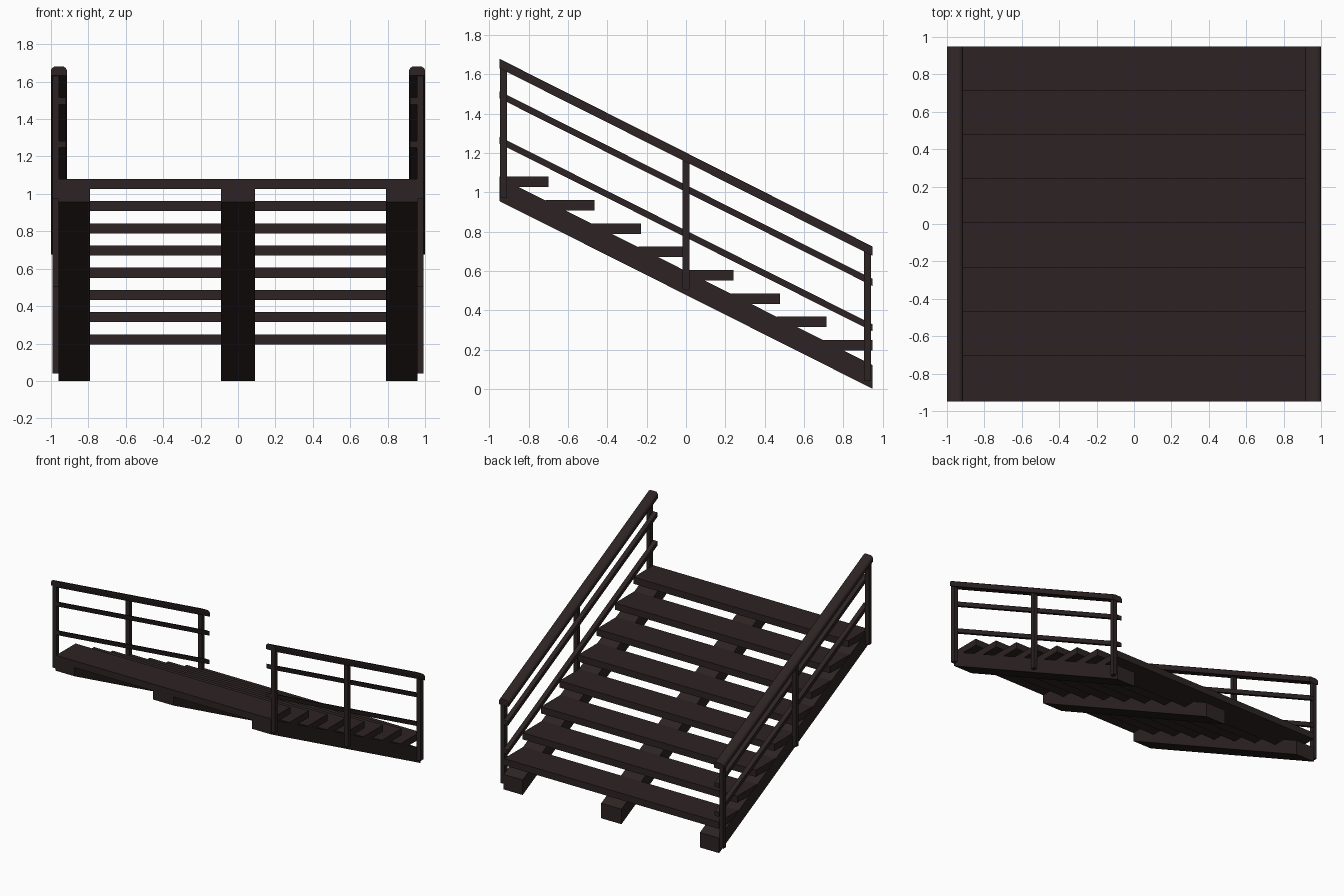
import bpy, bmesh

if "Cube" in bpy.data.objects:
    bpy.data.objects.remove(bpy.data.objects["Cube"])

SLOPE = 0.503     # fall per unit of +y
Y0, Y1 = -0.95, 0.95

wood = bpy.data.materials.new("dark brown")
wood.diffuse_color = (0.026, 0.0165, 0.017, 1)
wood.use_nodes = True
wood.node_tree.nodes["Principled BSDF"].inputs["Base Color"].default_value = wood.diffuse_color


def finish(name, bm):
    bmesh.ops.recalc_face_normals(bm, faces=bm.faces)
    me = bpy.data.meshes.new(name)
    bm.to_mesh(me)
    bm.free()
    me.materials.append(wood)
    ob = bpy.data.objects.new(name, me)
    bpy.context.collection.objects.link(ob)
    return ob


def sweep(name, section, y0=Y0, y1=Y1, slope=SLOPE):
    """Extrude an x-z section along y, falling with the slope; z is given at Y0."""
    bm = bmesh.new()
    rings = [[bm.verts.new((x, y, z - slope * (y - Y0))) for x, z in section]
             for y in (y0, y1)]
    n = len(section)
    for r in rings:
        bm.faces.new(r)
    for i in range(n):
        j = (i + 1) % n
        bm.faces.new((rings[0][i], rings[0][j], rings[1][j], rings[1][i]))
    return finish(name, bm)


def rect(x0, x1, z0, z1):
    return [(x0, z0), (x1, z0), (x1, z1), (x0, z1)]


# sloping stringers with vertical end cuts
for label, x0, x1 in (("left", -0.96, -0.79), ("middle", -0.09, 0.09), ("right", 0.79, 0.96)):
    sweep("stringer_" + label, rect(x0, x1, 0.956, 1.077))

# treads
for i in range(8):
    top = 1.08 - i * 0.1187
    front = -0.70 + i * 0.2357
    sweep("tread_%d" % (i + 1), rect(-0.957, 0.957, top - 0.054, top),
          front - 0.25, front, 0)

for side, s in (("left", -1), ("right", 1)):
    # handrail with rounded upper corners
    rail = [(0.915, 1.632), (1.0, 1.632), (1.0, 1.662), (0.995, 1.672),
            (0.983, 1.68), (0.932, 1.68), (0.92, 1.672), (0.915, 1.662)]
    sweep("handrail_" + side, [(s * x, z) for x, z in rail])
    # inner rails
    for label, z in (("upper", 1.497), ("lower", 1.266)):
        sweep("%s_rail_%s" % (label, side), rect(s * 0.92, s * 0.957, z - 0.018, z + 0.018))
    # posts fixed to the outside of the stringer
    for label, y in (("top", -0.928), ("middle", 0.0), ("bottom", 0.924)):
        drop = SLOPE * (y - Y0)
        bm = bmesh.new()
        bmesh.ops.create_cube(bm, size=1)
        for v in bm.verts:
            v.co.x = s * (0.9735 + v.co.x * 0.035)
            v.co.y = y + v.co.y * 0.036
            v.co.z = (1.65 if v.co.z > 0 else 0.983) - drop
        finish("%s_post_%s" % (label, side), bm)
